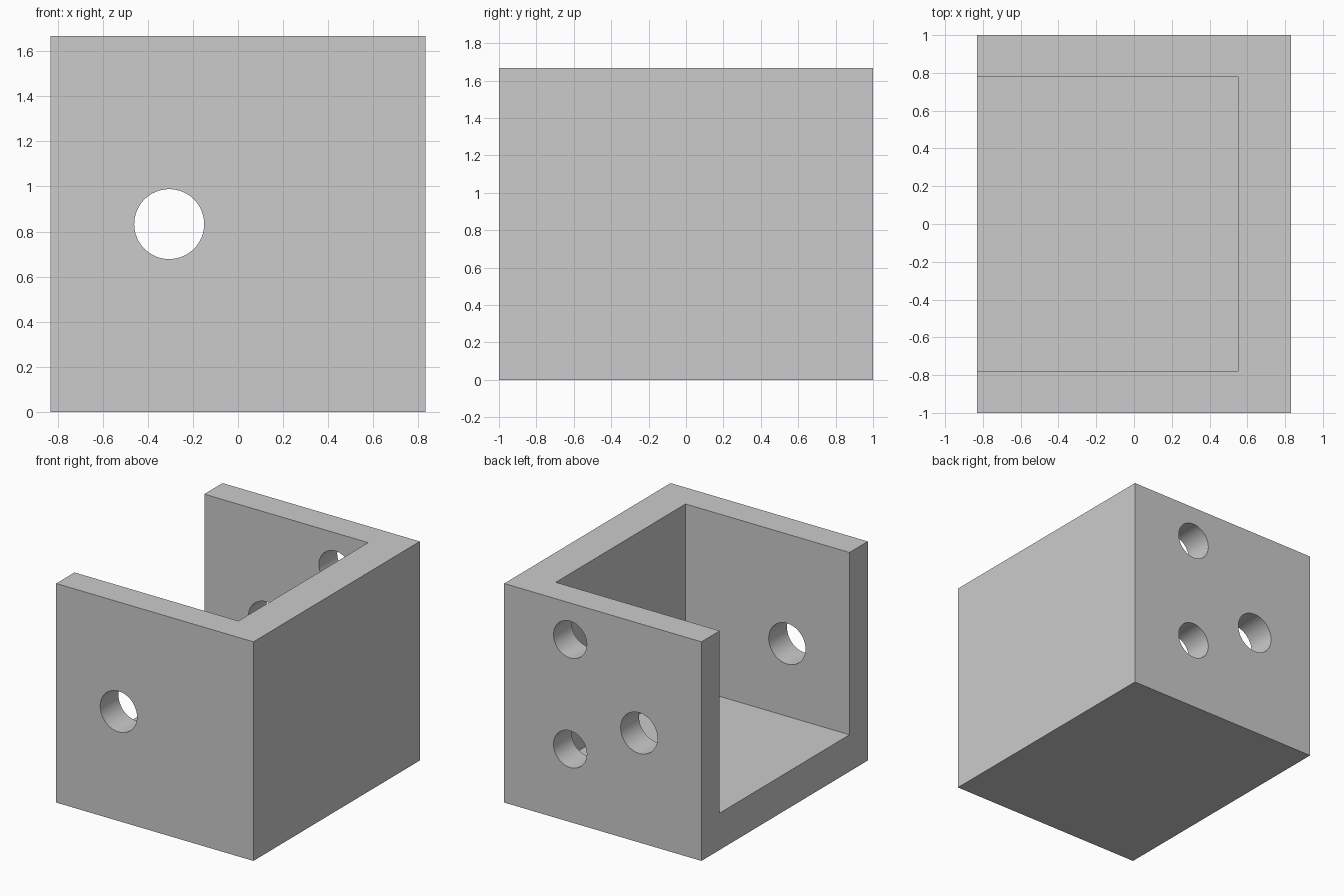
import bpy
from math import radians

if "Cube" in bpy.data.objects:
    bpy.data.objects.remove(bpy.data.objects["Cube"])

W, D, H = 1.66, 2.0, 1.667        # outer size
SIDE, BASE = 0.22, 0.28           # thickness of side walls / floor and end wall

grey = bpy.data.materials.new("light_grey")
grey.use_nodes = True
colour = (0.6, 0.6, 0.6, 1)
grey.diffuse_color = colour
grey.node_tree.nodes["Principled BSDF"].inputs["Base Color"].default_value = colour


def box(name, lo, hi):
    bpy.ops.mesh.primitive_cube_add(size=1, location=[(a + b) / 2 for a, b in zip(lo, hi)])
    ob = bpy.context.object
    ob.name = name
    ob.scale = [b - a for a, b in zip(lo, hi)]
    bpy.ops.object.transform_apply(location=False, rotation=False, scale=True)
    ob.data.materials.append(grey)
    return ob


def hole(name, x, z, radius, y, length):
    bpy.ops.mesh.primitive_cylinder_add(vertices=64, radius=radius, depth=length,
                                        location=(x, y, z), rotation=(radians(90), 0, 0))
    ob = bpy.context.object
    ob.name = name
    ob.data.materials.append(grey)
    return ob


# Solid block
bracket = box("bracket", (-W / 2, -D / 2, 0), (W / 2, D / 2, H))

# Cavity open at the top and at the -x side, shaft bore through both walls,
# two screw holes in the back wall only
back = D / 2 - SIDE / 2
cutters = [
    box("cavity_cutter", (-W, SIDE - D / 2, BASE), (W / 2 - BASE, D / 2 - SIDE, H + 1)),
    hole("shaft_bore_cutter", -0.305, 0.833, 0.155, 0, D + 1),
    hole("lower_screw_cutter", 0.275, 0.555, 0.14, back, SIDE * 2),
    hole("upper_screw_cutter", 0.275, 1.389, 0.14, back, SIDE * 2),
]

bpy.context.view_layer.objects.active = bracket
for cutter in cutters:
    mod = bracket.modifiers.new(cutter.name, "BOOLEAN")
    mod.operation = "DIFFERENCE"
    mod.solver = "EXACT"
    mod.object = cutter
    bpy.ops.object.modifier_apply(modifier=mod.name)
for cutter in cutters:
    bpy.data.objects.remove(cutter)

# Smooth bores, sharp edges
bpy.ops.object.select_all(action="DESELECT")
bracket.select_set(True)
bpy.ops.object.shade_smooth_by_angle(angle=radians(30))
